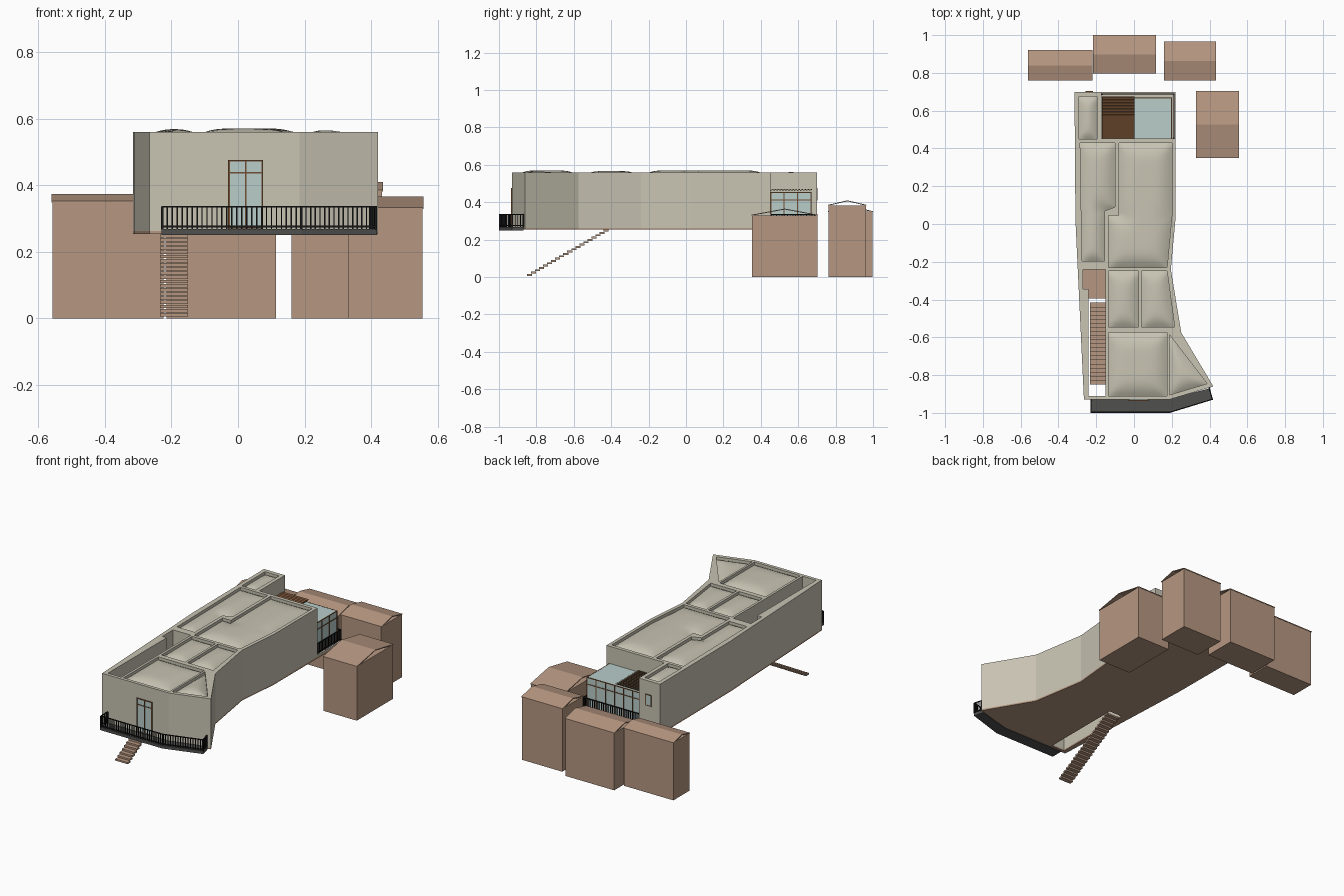
import bpy, bmesh, math
from mathutils import Vector, Matrix

cube = bpy.data.objects.get("Cube")
if cube:
    bpy.data.objects.remove(cube, do_unlink=True)


def material(name, rgb):
    m = bpy.data.materials.new(name)
    m.use_nodes = True
    m.diffuse_color = (*rgb, 1)
    m.node_tree.nodes["Principled BSDF"].inputs["Base Color"].default_value = (*rgb, 1)
    return m


PLASTER = material("pale plaster", (.58, .55, .45))
CLAY = material("clay brown", (.47, .31, .22))
GLASS = material("pale glass", (.48, .61, .59))
TIMBER = material("dark timber", (.17, .078, .034))
IRON = material("black iron", (.01, .01, .01))
DECK = material("dark grey deck", (.08, .08, .078))


def finish(bm, name, mat, smooth=False):
    mesh = bpy.data.meshes.new(name)
    bm.to_mesh(mesh)
    bm.free()
    mesh.materials.append(mat)
    ob = bpy.data.objects.new(name, mesh)
    bpy.context.scene.collection.objects.link(ob)
    if smooth:
        for p in mesh.polygons:
            p.use_smooth = True
    return ob


def add_box(bm, lo, hi):
    lo, hi = Vector(lo), Vector(hi)
    mat = Matrix.Translation((lo + hi) / 2) @ Matrix.Diagonal((*(hi - lo), 1))
    bmesh.ops.create_cube(bm, size=1, matrix=mat)


def add_beam(bm, a, b, w):
    # square bar between two points
    a, b = Vector(a), Vector(b)
    d = b - a
    rot = d.to_track_quat('X', 'Z').to_matrix().to_4x4()
    bmesh.ops.create_cube(bm, size=1, matrix=Matrix.Translation((a + b) / 2) @ rot
                          @ Matrix.Diagonal((d.length + w, w, w, 1)))


def box(name, mat, lo, hi):
    bm = bmesh.new()
    add_box(bm, lo, hi)
    return finish(bm, name, mat)


def slab(name, mat, outline, holes, z0, z1):
    # plan outline with cut-outs, raised to a height
    bm = bmesh.new()
    edges = []
    for loop in [outline] + holes:
        vs = [bm.verts.new((x, y, z0)) for x, y in loop]
        edges += [bm.edges.new((v, vs[i - 1])) for i, v in enumerate(vs)]
    bmesh.ops.triangle_fill(bm, use_beauty=True, edges=edges, normal=(0, 0, 1))
    ext = bmesh.ops.extrude_face_region(bm, geom=bm.faces[:])
    up = [g for g in ext["geom"] if isinstance(g, bmesh.types.BMVert)]
    bmesh.ops.translate(bm, verts=up, vec=(0, 0, z1 - z0))
    bmesh.ops.recalc_face_normals(bm, faces=bm.faces[:])
    return finish(bm, name, mat)


def edge_distance(p, a, b):
    ab = b - a
    t = max(0, min(1, (p - a).dot(ab) / ab.length_squared))
    return (p - a - ab * t).length


def pillow(name, outline):
    # softly bulging roof panel
    bm = bmesh.new()
    pts = [Vector((x, y, 0)) for x, y in outline]
    f = bm.faces.new([bm.verts.new(p) for p in pts])
    if f.normal.z < 0 or sum(a.cross(b).z for a, b in zip(pts, pts[1:] + pts[:1])) < 0:
        f.normal_flip()
    for axis in (0, 1):
        n = Vector((axis == 0, axis == 1, 0))
        lo, hi = min(p[axis] for p in pts), max(p[axis] for p in pts)
        steps = max(8, int((hi - lo) / .016))
        for i in range(1, steps):
            bmesh.ops.bisect_plane(bm, geom=bm.verts[:] + bm.edges[:] + bm.faces[:], dist=1e-5,
                                   plane_co=n * (lo + (hi - lo) * i / steps), plane_no=n)
    for v in bm.verts:
        p = Vector((v.co.x, v.co.y, 0))
        ds = [max(edge_distance(p, a, b), 1e-5) for a, b in zip(pts, pts[1:] + pts[:1])]
        t = min(1, sum(d ** -3 for d in ds) ** (-1 / 3) / .09)
        v.co.z = .542 + .028 * (1 - (1 - t) ** 2)
    return finish(bm, name, PLASTER, True)


def railing(name, path, z0, z1):
    bm = bmesh.new()
    for a, b in zip(path, path[1:]):
        a, b = Vector((*a, 0)), Vector((*b, 0))
        for z in (z0 + .01, z1):
            add_beam(bm, a + Vector((0, 0, z)), b + Vector((0, 0, z)), .005)
        n = max(1, round((b - a).length / .015))
        for i in range(n + 1):
            p = a.lerp(b, i / n)
            w = .004 if i in (0, n) else .002
            add_box(bm, p + Vector((-w, -w, z0)), p + Vector((w, w, z1)))
    return finish(bm, name, IRON)


# Roof bays
bays = {
    "rear_bay": [(-.29, .45), (-.195, .45), (-.195, .675), (-.29, .675)],
    "corridor_bay": [(-.285, .43), (-.275, -.195), (-.155, -.195), (-.155, .07), (-.10, .09), (-.10, .43)],
    "hall_bay": [(-.08, .43), (-.08, .045), (-.135, .045), (-.135, -.23), (.175, -.23), (.2, .04), (.2, .43)],
    "middle_bay": [(-.135, -.25), (-.135, -.545), (.025, -.545), (.025, -.25)],
    "side_bay": [(.04, -.25), (.04, -.545), (.215, -.545), (.175, -.25)],
    "front_bay": [(-.135, -.575), (-.135, -.91), (.175, -.91), (.175, -.575)],
    "corner_bay": [(.187, -.585), (.187, -.905), (.387, -.845)],
}
for key, outline in bays.items():
    pillow(key + "_roof", outline)

# Main walls and floor
side = [(-.315, .70), (-.31, .02), (-.265, -.93), (.185, -.93), (.42, -.86),
        (.25, -.575), (.195, -.24), (.22, .03)]
stairwell = [(-.27, -.24), (-.15, -.24), (-.15, -.91), (-.24, -.91), (-.24, -.345), (-.27, -.345)]
slab("walls", PLASTER, side + [(.22, .452), (-.172, .452), (-.172, .70)],
     list(bays.values()) + [stairwell], .262, .56)
stair_hole = [(-.24, -.395), (-.15, -.395), (-.15, -.91), (-.24, -.91)]
slab("floor", CLAY, side + [(.22, .70)], [stair_hole], .253, .263)

# Stairs
bm = bmesh.new()
count = 20
for i in range(count):
    y, z = -.85 + .43 * i / count, .006 + .25 * i / count
    add_box(bm, (-.234, y, z), (-.15, y + .027, z + .01))
finish(bm, "stair_treads", CLAY)

# Front balcony
edge = [(-.23, -1), (.19, -1), (.418, -.93), (.402, -.87)]
slab("balcony_deck", DECK, [(-.23, -.925)] + edge + [(.185, -.925)], [], .25, .268)
railing("balcony_railing", [(-.227, -.932), (-.227, -.996), (.19, -.996), (.414, -.928), (.398, -.87)], .266, .335)

# Front door
box("door_glass", GLASS, (-.027, -.934, .27), (.073, -.928, .473))
bm = bmesh.new()
for x in (-.027, .023, .073):
    add_beam(bm, (x, -.934, .27), (x, -.934, .473), .005)
for z in (.272, .437, .473):
    add_beam(bm, (-.027, -.934, z), (.073, -.934, z), .005)
finish(bm, "door_frame", TIMBER)

# Rear window
box("rear_window_glass", GLASS, (-.255, .698, .41), (-.22, .703, .475))
bm = bmesh.new()
for x in (-.255, -.22):
    add_beam(bm, (x, .702, .41), (x, .702, .475), .004)
for z in (.41, .475):
    add_beam(bm, (-.255, .702, z), (-.22, .702, z), .004)
finish(bm, "rear_window_frame", TIMBER)

# Glazed rear terrace
box("terrace_base", PLASTER, (-.172, .452, .262), (.22, .70, .272))
box("terrace_glass", GLASS, (-.17, .452, .272), (.198, .668, .455))
bm = bmesh.new()
for i in range(7):
    x = -.168 + .366 * i / 6
    add_beam(bm, (x, .668, .272), (x, .668, .453), .005)
for y in (.455, .525, .597, .668):
    add_beam(bm, (.198, y, .272), (.198, y, .453), .005)
for z in (.275, .412, .453):
    add_beam(bm, (-.168, .668, z), (.198, .668, z), .005)
    add_beam(bm, (.198, .455, z), (.198, .668, z), .005)
finish(bm, "terrace_frame", TIMBER)
bm = bmesh.new()
for i in range(14):
    m = (Matrix.Translation((-.083, .460 + .0158 * i, .466)) @ Matrix.Rotation(math.radians(20), 4, 'X')
         @ Matrix.Diagonal((.172, .018, .004, 1)))
    bmesh.ops.create_cube(bm, size=1, matrix=m)
finish(bm, "terrace_slats", TIMBER)
railing("terrace_railing", [(.211, .455), (.211, .688), (-.168, .688)], .27, .335)


# Neighbouring houses with thin folded roofs
def house(name, x0, x1, y0, y1, eave, ridge):
    box(name + "_walls", CLAY, (x0 + .003, y0 + .003, 0), (x1 - .003, y1 - .003, eave - .003))
    bm = bmesh.new()
    ym = (y0 + y1) / 2
    prof = [(y0, eave), (ym, ridge), (y1, eave), (y1, eave - .005), (ym, ridge - .005), (y0, eave - .005)]
    rows = [[bm.verts.new((x, y, z)) for y, z in prof] for x in (x0, x1)]
    bm.faces.new(rows[0])
    bm.faces.new(rows[1][::-1])
    for i in range(6):
        bm.faces.new((rows[0][i], rows[0][i - 1], rows[1][i - 1], rows[1][i]))
    bmesh.ops.recalc_face_normals(bm, faces=bm.faces[:])
    finish(bm, name + "_roof", CLAY)


house("west_house", -.56, -.22, .76, .92, .353, .373)
house("north_house", -.217, .117, .797, 1.0, .352, .376)
house("east_house", .158, .435, .76, .965, .386, .41)
house("near_house", .328, .557, .35, .705, .333, .366)
